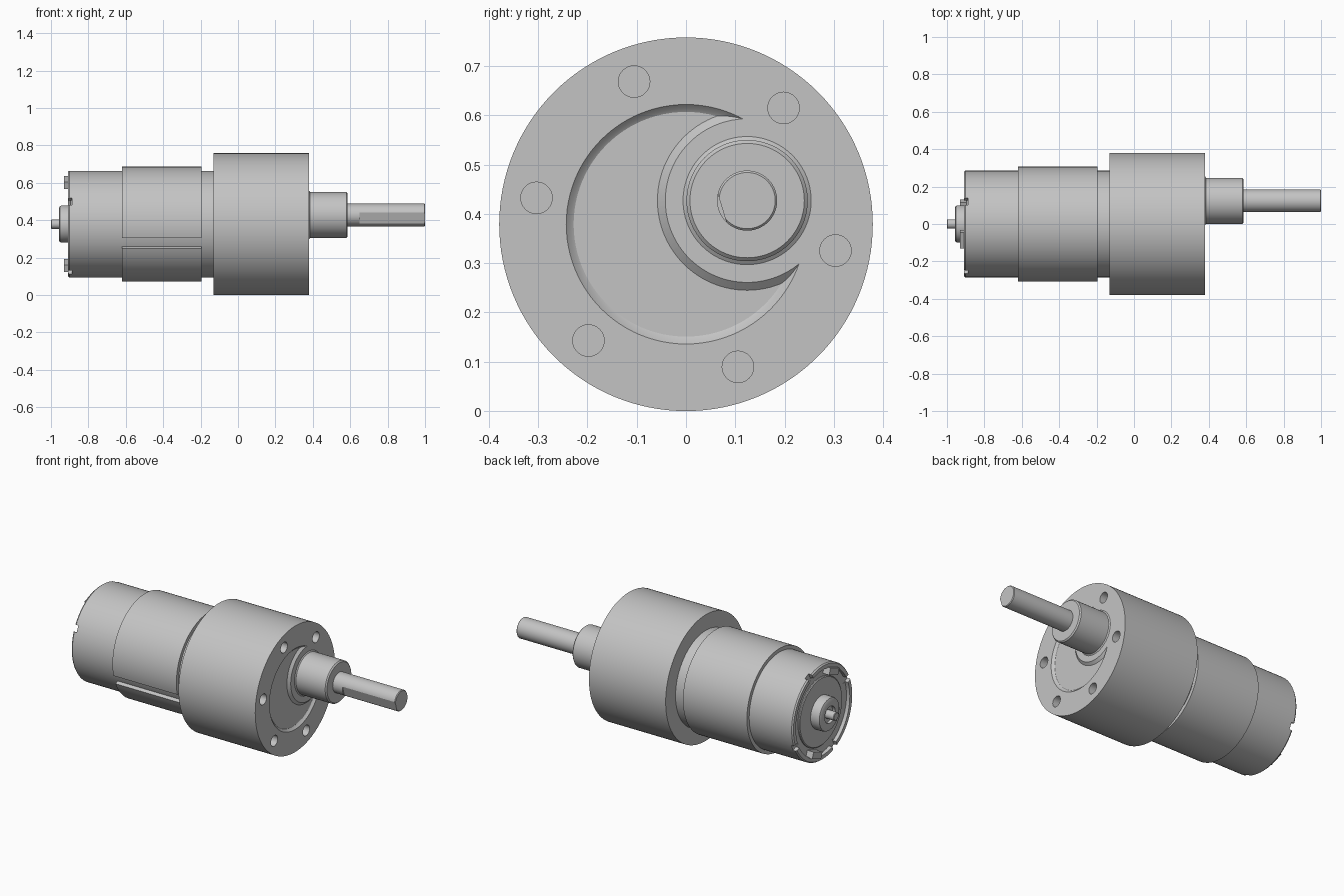
import bpy, bmesh
from math import sin, cos, radians
from mathutils import Matrix, Vector

if "Cube" in bpy.data.objects:
    bpy.data.objects.remove(bpy.data.objects["Cube"])

AXIS = (0.0, 0.379)        # y, z of the motor axis
OUT = (0.124, 0.427)       # y, z of the output shaft axis

metal = bpy.data.materials.new("grey metal")
metal.use_nodes = True
GREY = (0.55, 0.55, 0.55, 1)
metal.diffuse_color = GREY
metal.node_tree.nodes["Principled BSDF"].inputs["Base Color"].default_value = GREY


def finish(bm, name):
    """Turn a bmesh into a named object."""
    bmesh.ops.recalc_face_normals(bm, faces=bm.faces)
    mesh = bpy.data.meshes.new(name)
    bm.to_mesh(mesh)
    bm.free()
    mesh.materials.append(metal)
    obj = bpy.data.objects.new(name, mesh)
    bpy.context.collection.objects.link(obj)
    return obj


def lathe(name, profile, centre=AXIS, segs=96, start=0, end=360, ring=False):
    """Spin (x, radius) points about an axis along x; ring closes the profile."""
    bm = bmesh.new()
    full = end - start == 360
    rows = []
    for i in range(segs if full else segs + 1):
        a = radians(start + (end - start) * i / segs)
        rows.append([bm.verts.new((x, centre[0] + r * cos(a), centre[1] + r * sin(a)))
                     for x, r in profile])
    n = len(profile)
    for i in range(segs):
        p, q = rows[i], rows[(i + 1) % len(rows)]
        for j in range(n if ring else n - 1):
            k = (j + 1) % n
            bm.faces.new((p[j], p[k], q[k], q[j]))
    if not full:
        bm.faces.new(rows[0])
        bm.faces.new(rows[-1])
    bmesh.ops.remove_doubles(bm, verts=bm.verts, dist=1e-5)
    return finish(bm, name)


def box(name, size, x, radius, angle, centre=AXIS):
    """Box at a polar position round an axis, its local y pointing outward."""
    a = radians(angle)
    pos = Vector((x, centre[0] + radius * cos(a), centre[1] + radius * sin(a)))
    bm = bmesh.new()
    bmesh.ops.create_cube(bm, size=1, matrix=Matrix.Translation(pos)
                          @ Matrix.Rotation(a, 4, 'X') @ Matrix.Diagonal((*size, 1)))
    return finish(bm, name)


def cut(target, cutter):
    """Subtract the cutter and delete it."""
    cutter.hide_render = True
    mod = target.modifiers.new("cut", 'BOOLEAN')
    mod.operation, mod.solver, mod.object = 'DIFFERENCE', 'EXACT', cutter
    bpy.context.view_layer.objects.active = target
    bpy.ops.object.modifier_apply(modifier=mod.name)
    bpy.data.objects.remove(cutter)


parts = []

# Gearbox with six mounting holes and a crescent recess on the front face
gearbox = lathe("gearbox", [(-0.13, 0), (-0.13, 0.379), (0.38, 0.379), (0.38, 0)], segs=128)
for k in range(6):
    a = radians(60 * k - 10)
    spot = (AXIS[0] + 0.308 * cos(a), AXIS[1] + 0.308 * sin(a))
    cut(gearbox, lathe("hole_cutter", [(0.26, 0), (0.26, 0.032), (0.42, 0.032), (0.42, 0)],
                       spot, 32))
recess = lathe("recess_cutter", [(0.366, 0), (0.366, 0.228), (0.37, 0.234), (0.38, 0.243),
                                 (0.40, 0.25), (0.40, 0)])
cut(recess, lathe("pad_cutter", [(0.34, 0), (0.34, 0.182), (0.366, 0.182), (0.38, 0.166),
                                 (0.43, 0.16), (0.43, 0)], OUT))
cut(gearbox, recess)
parts.append(gearbox)

# Output boss and D-shaped shaft
parts.append(lathe("output_boss", [(0.35, 0), (0.35, 0.13), (0.38, 0.13), (0.385, 0.123),
                                   (0.579, 0.123), (0.586, 0.116), (0.586, 0)], OUT))
shaft = lathe("output_shaft", [(0.55, 0), (0.55, 0.061), (0.996, 0.061), (1.0, 0.057),
                               (1.0, 0)], OUT, 64)
cut(shaft, box("flat_cutter", (0.4, 0.1, 0.2), 0.85, 0.103, 197, OUT))
parts.append(shaft)

# Motor can with a notched rear rim
can = lathe("motor_can", [(-0.10, 0), (-0.10, 0.285), (-0.902, 0.285), (-0.91, 0.279),
                          (-0.91, 0.256), (-0.888, 0.256), (-0.888, 0)])
for k in range(4):
    cut(can, box("notch_cutter", (0.05, 0.08, 0.04), -0.912, 0.275, 65 + 90 * k))
parts.append(can)

# Wrapped sleeve, open along a narrow slot at the front
parts.append(lathe("sleeve", [(-0.62, 0.28), (-0.62, 0.307), (-0.195, 0.307), (-0.195, 0.28)],
                   start=205, end=554, ring=True))

# Rear cap, bearing housing and shaft stub
parts.append(lathe("rear_cap", [(-0.88, 0), (-0.88, 0.205), (-0.894, 0.205), (-0.898, 0.2),
                                (-0.898, 0)]))
parts.append(lathe("rear_bearing", [(-0.89, 0), (-0.89, 0.099), (-0.945, 0.099), (-0.953, 0.095),
                                    (-0.958, 0.085), (-0.958, 0.05), (-0.94, 0.05), (-0.94, 0)],
                   segs=64))
parts.append(lathe("rear_shaft", [(-0.93, 0), (-0.93, 0.025), (-0.997, 0.025), (-1.0, 0.021),
                                  (-1.0, 0)], segs=32))

# Two opposed terminals
for name, angle in (("upper_terminal", 110), ("lower_terminal", 290)):
    parts.append(box(name, (0.05, 0.04, 0.09), -0.905, 0.236, angle))

# Smooth curved walls, keep the rims crisp
bpy.ops.object.select_all(action='DESELECT')
for obj in parts:
    obj.select_set(True)
bpy.context.view_layer.objects.active = parts[0]
bpy.ops.object.shade_smooth_by_angle(angle=radians(30))
